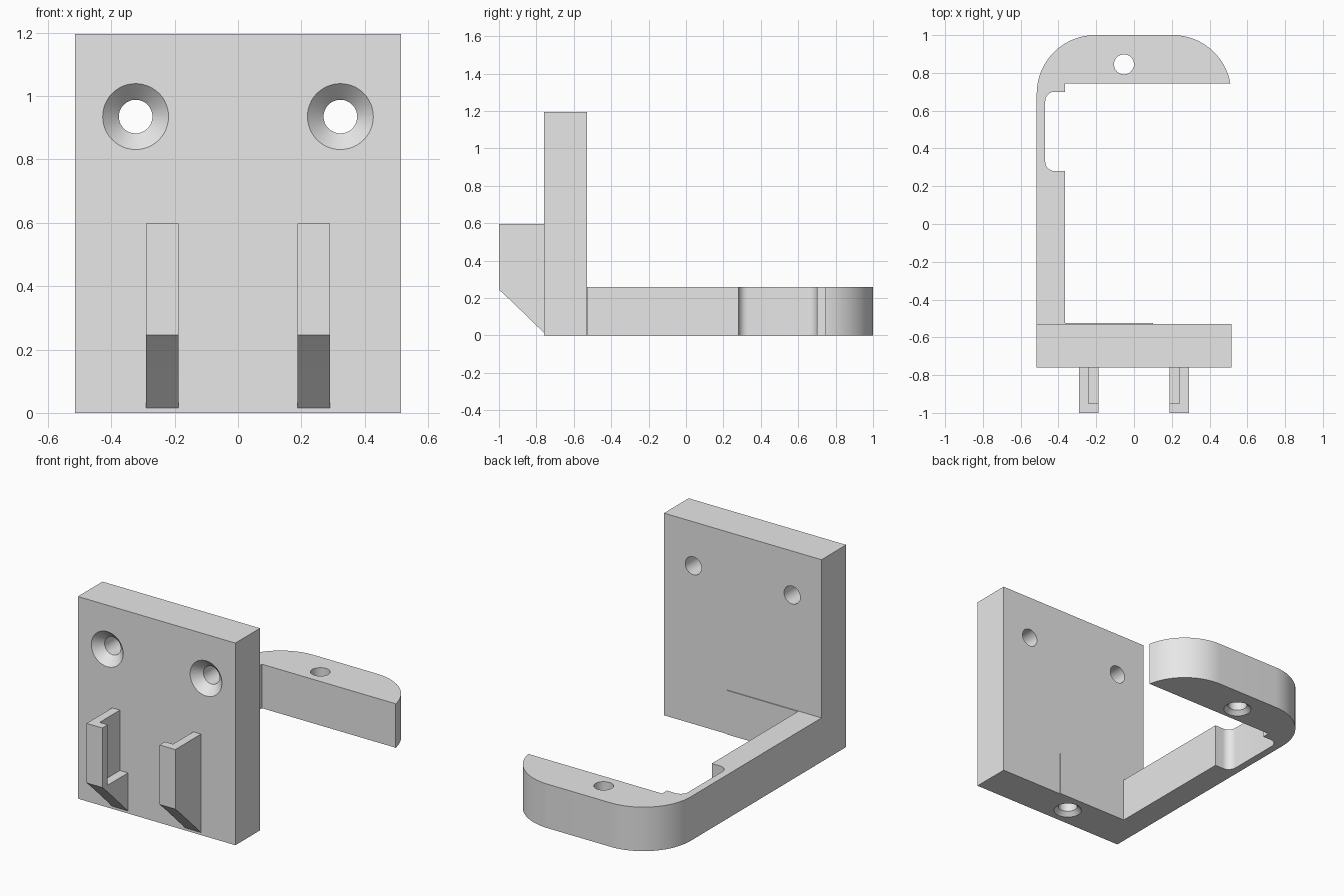
import bpy
import bmesh
from math import pi, sin, cos
from mathutils import Matrix, Vector

cube = bpy.data.objects.get("Cube")
if cube:
    bpy.data.objects.remove(cube, do_unlink=True)

grey = bpy.data.materials.new("plain grey")
grey.use_nodes = True
grey.diffuse_color = (0.8, 0.8, 0.8, 1)
grey.node_tree.nodes["Principled BSDF"].inputs["Base Color"].default_value = (0.8, 0.8, 0.8, 1)


def finish(name, bm):
    bmesh.ops.recalc_face_normals(bm, faces=bm.faces)
    mesh = bpy.data.meshes.new(name)
    bm.to_mesh(mesh)
    bm.free()
    mesh.materials.append(grey)
    obj = bpy.data.objects.new(name, mesh)
    bpy.context.collection.objects.link(obj)
    return obj


def prism(name, outline, push):
    """Extrude a closed outline of 3D points along a vector."""
    bm = bmesh.new()
    face = bm.faces.new([bm.verts.new(p) for p in outline])
    ext = bmesh.ops.extrude_face_region(bm, geom=[face])
    verts = [v for v in ext["geom"] if isinstance(v, bmesh.types.BMVert)]
    bmesh.ops.translate(bm, verts=verts, vec=Vector(push))
    return finish(name, bm)


def box(name, x, y, z):
    corners = [(x[0], y[0], z[0]), (x[1], y[0], z[0]), (x[1], y[1], z[0]), (x[0], y[1], z[0])]
    return prism(name, corners, (0, 0, z[1] - z[0]))


def arc(cx, cy, r, start, end, steps):
    angles = [start + (end - start) * i / steps for i in range(steps + 1)]
    return [(cx + r * cos(a), cy + r * sin(a)) for a in angles]


def screw_cutter(origin, head, depth, turn=0.0, r=0.053, sides=48):
    """Countersunk hole tool: 45 degree cone, then a straight shank."""
    bm = bmesh.new()
    rings = []
    for radius, z in ((head + 0.02, -0.02), (r, head - r), (r, depth)):
        rings.append([bm.verts.new((radius * cos(2 * pi * i / sides),
                                    radius * sin(2 * pi * i / sides), z)) for i in range(sides)])
    for low, high in zip(rings, rings[1:]):
        for i in range(sides):
            j = (i + 1) % sides
            bm.faces.new((low[i], low[j], high[j], high[i]))
    bm.faces.new(rings[0])
    bm.faces.new(rings[-1])
    bm.transform(Matrix.Translation(origin) @ Matrix.Rotation(turn, 4, "X"))
    return finish("hole_cutter", bm)


def cut(obj, cutters):
    for c in cutters:
        mod = obj.modifiers.new("cut", "BOOLEAN")
        mod.operation = "DIFFERENCE"
        mod.solver = "EXACT"
        mod.object = c
    graph = bpy.context.evaluated_depsgraph_get()
    mesh = bpy.data.meshes.new_from_object(obj.evaluated_get(graph))
    obj.modifiers.clear()
    obj.data = mesh
    for c in cutters:
        bpy.data.objects.remove(c, do_unlink=True)


HALF = 0.515
BACK, FRONT = -0.53, -0.76
ARM_H = 0.26
HOLE_X = -0.053

# Mounting plate: two countersunk wall holes and a blind hole underneath
plate = box("mounting_plate", (-HALF, HALF), (FRONT, BACK), (0, 1.195))
cut(plate, [screw_cutter((s * 0.323, FRONT, 0.935), 0.104, 0.4, -pi / 2) for s in (-1, 1)]
    + [screw_cutter((HOLE_X, (FRONT + BACK) / 2, 0), 0.077, ARM_H)])

# Arm with foot strip, rounded notch and curved end jaw
outline = [(-HALF, BACK), (0.1, BACK), (0.1, BACK + 0.005), (-0.365, BACK + 0.005), (-0.365, 0.28)]
outline += arc(-0.42, 0.33, 0.05, -pi / 2, -pi, 10)
outline += arc(-0.42, 0.65, 0.05, pi, pi / 2, 10)
outline += [(-0.365, 0.70), (-0.365, 0.745), (0.51, 0.745)]
outline += arc(0.205, 0.69, 0.31, 0.21, pi / 2, 24)
outline += arc(-0.205, 0.69, 0.31, pi / 2, pi, 28)
arm = prism("arm_and_jaw", [(x, y, 0) for x, y in outline], (0, 0, ARM_H))
cut(arm, [screw_cutter((HOLE_X, 0.845, 0), 0.077, 0.4)])

# Front hooks: chamfered blocks, each with an open pocket on the inner side
side = [(FRONT, 0.015), (-0.935, 0.185), (-1, 0.245), (-1, 0.597), (FRONT, 0.597)]
hooks = []
for s, label in ((-1, "right"), (1, "left")):
    hook = prism(label + "_hook", [(s * 0.187, y, z) for y, z in side], (s * 0.103, 0, 0))
    pocket = box("pocket_cutter", sorted((s * 0.15, s * 0.24)), (-0.95, FRONT + 0.05), (0.24, 0.7))
    cut(hook, [pocket])
    hooks.append(hook)

# Smooth the curved walls and keep the corners crisp
bpy.ops.object.select_all(action="DESELECT")
for obj in [plate, arm] + hooks:
    obj.select_set(True)
    bpy.context.view_layer.objects.active = obj
bpy.ops.object.shade_smooth_by_angle(angle=0.5)
